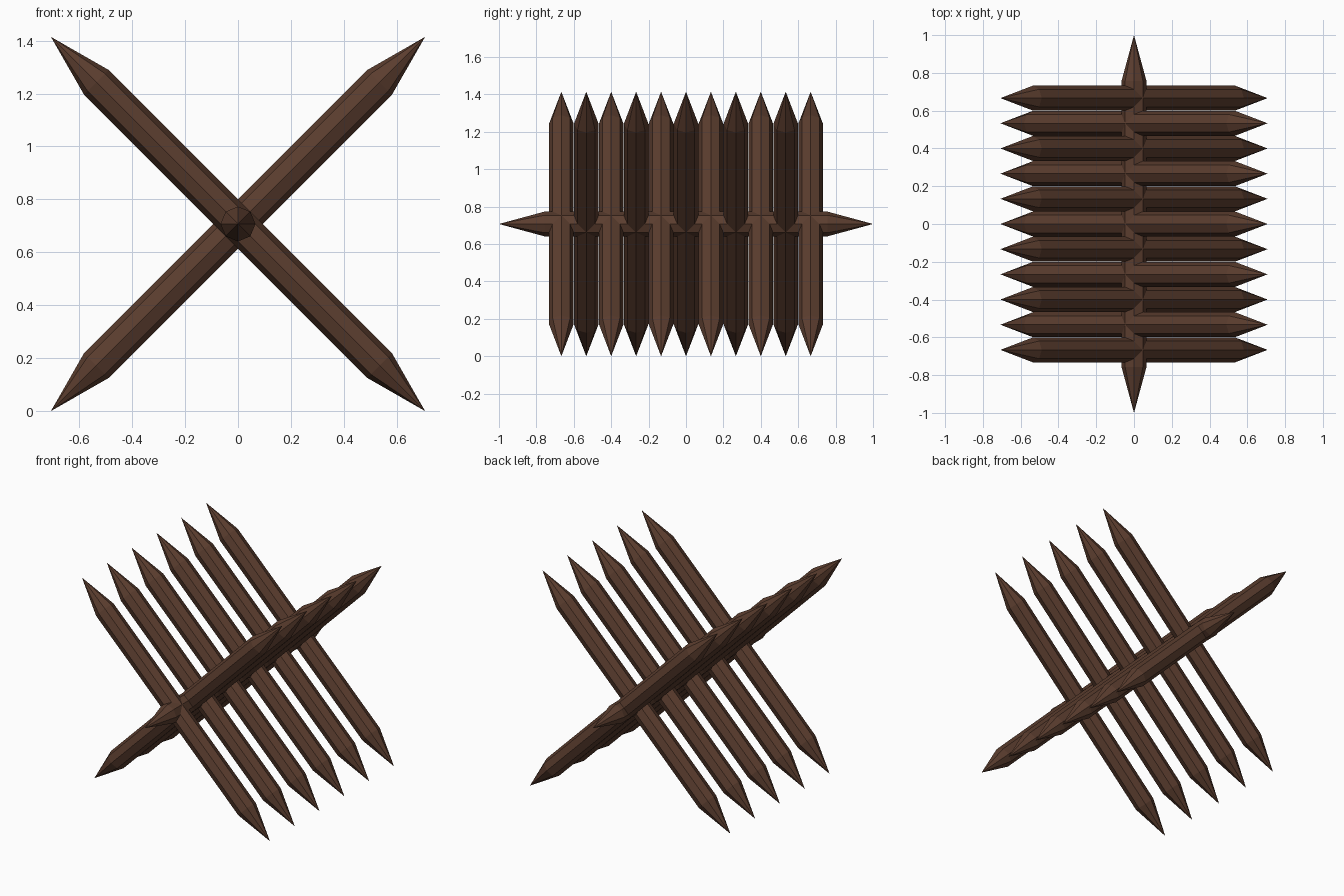
import bpy, bmesh, math

if "Cube" in bpy.data.objects:
    bpy.data.objects.remove(bpy.data.objects["Cube"])

R = 0.066         # log radius
HALF = 1.0        # half length including the points
SHOULDER = 0.757  # where the sharpened tip begins
CENTRE_Z = HALF * math.sin(math.pi / 4)
SIDES = 8

wood = bpy.data.materials.new("dark brown wood")
wood.diffuse_color = (0.105, 0.047, 0.028, 1)
wood.use_nodes = True
wood.node_tree.nodes["Principled BSDF"].inputs["Base Color"].default_value = wood.diffuse_color


def sharpened_log(name, location, rotation):
    """Octagonal log along local z, pointed at both ends."""
    bm = bmesh.new()
    rings = [[bm.verts.new((R * math.cos(math.tau * i / SIDES),
                            R * math.sin(math.tau * i / SIDES), z))
              for i in range(SIDES)] for z in (-SHOULDER, SHOULDER)]
    low, high = bm.verts.new((0, 0, -HALF)), bm.verts.new((0, 0, HALF))
    for i in range(SIDES):
        j = (i + 1) % SIDES
        bm.faces.new((rings[0][i], rings[0][j], rings[1][j], rings[1][i]))
        bm.faces.new((rings[0][j], rings[0][i], low))
        bm.faces.new((rings[1][i], rings[1][j], high))
    mesh = bpy.data.meshes.new(name)
    bm.to_mesh(mesh)
    bm.free()
    mesh.materials.append(wood)
    obj = bpy.data.objects.new(name, mesh)
    obj.location, obj.rotation_euler = location, rotation
    bpy.context.collection.objects.link(obj)


# Central beam running front to back
sharpened_log("central_beam", (0, 0, CENTRE_Z), (math.pi / 2, 0, 0))

# Eleven crossed stakes, leaning alternately left and right
for k in range(11):
    lean = math.radians(-45 if k % 2 == 0 else 45)
    sharpened_log(f"stake_{k + 1}", (0, (k - 5) * 0.1333, CENTRE_Z), (0, lean, 0))
